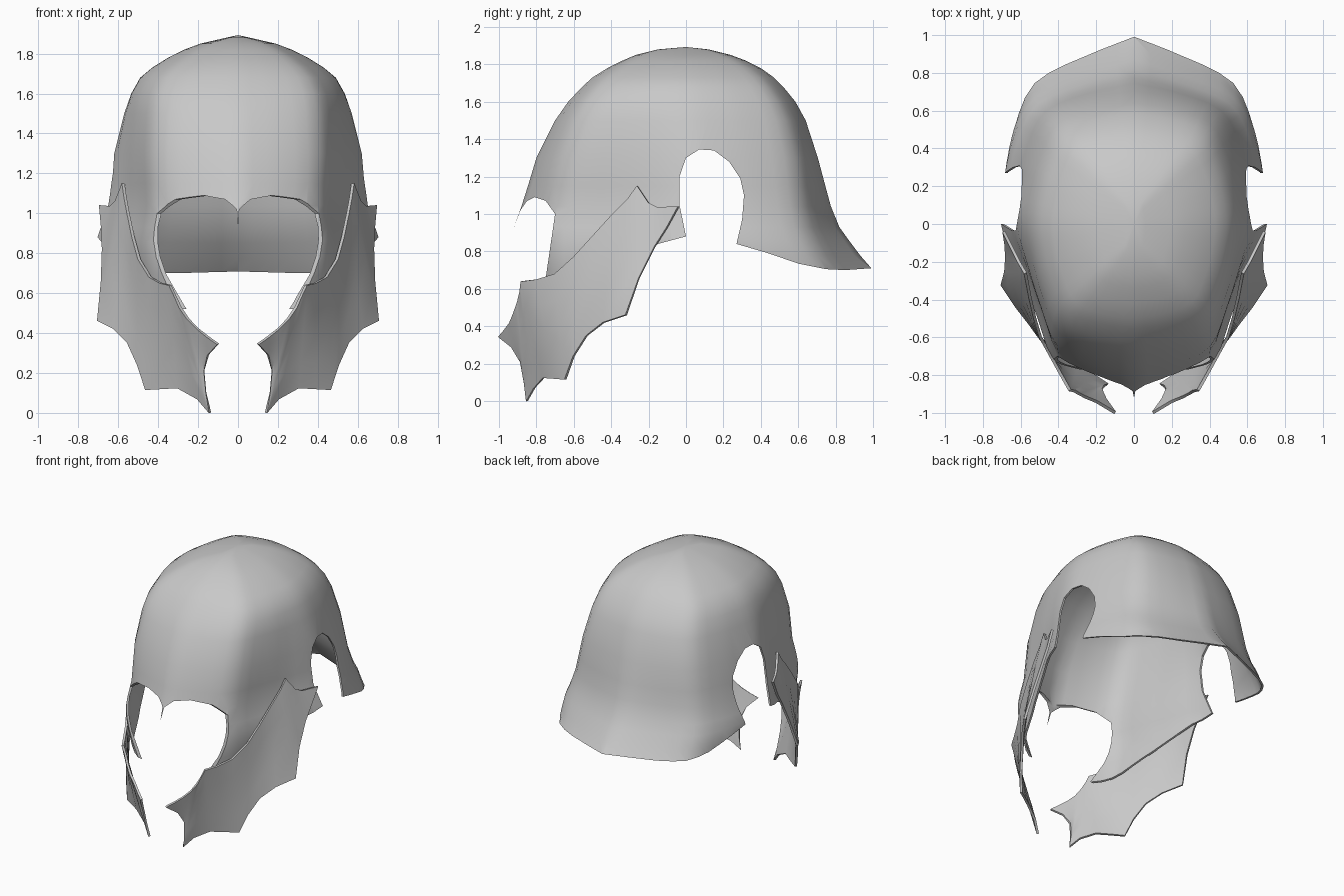
import bpy, bmesh, math
from mathutils import Vector

cube = bpy.data.objects.get("Cube")
if cube:
    bpy.data.objects.remove(cube, do_unlink=True)

steel = bpy.data.materials.new("grey_steel")
steel.use_nodes = True
steel.diffuse_color = (0.58, 0.58, 0.58, 1)
steel.node_tree.nodes["Principled BSDF"].inputs["Base Color"].default_value = (0.58, 0.58, 0.58, 1)


def lerp(a, b, t):
    return a + (b - a) * t


def make_object(name, bm):
    bmesh.ops.remove_doubles(bm, verts=bm.verts, dist=0.0005)
    bmesh.ops.recalc_face_normals(bm, faces=bm.faces)
    mesh = bpy.data.meshes.new(name)
    bm.to_mesh(mesh)
    bm.free()
    mesh.materials.append(steel)
    obj = bpy.data.objects.new(name, mesh)
    bpy.context.collection.objects.link(obj)
    return obj


def bake(obj):
    """Apply the modifiers and shade smooth with sharp edges kept."""
    graph = bpy.context.evaluated_depsgraph_get()
    mesh = bpy.data.meshes.new_from_object(obj.evaluated_get(graph))
    obj.modifiers.clear()
    obj.data = mesh
    bpy.ops.object.select_all(action="DESELECT")
    obj.select_set(True)
    bpy.context.view_layer.objects.active = obj
    bpy.ops.object.shade_smooth_by_angle(angle=math.radians(33))


def solidify(obj, thickness, offset):
    mod = obj.modifiers.new("thickness", "SOLIDIFY")
    mod.thickness = thickness
    mod.offset = offset


def add_grid(bm, rows, closed=False):
    grid = [[bm.verts.new(p) for p in row] for row in rows]
    for a, b in zip(grid, grid[1:]):
        n = len(a)
        for i in range(n if closed else n - 1):
            j = (i + 1) % n
            bm.faces.new((a[i], a[j], b[j], b[i]))
    return grid


def spline(points, steps):
    """Smooth curve through the points, with free ends."""
    pts = [points[0] * 2 - points[1]] + points + [points[-1] * 2 - points[-2]]
    out = []
    for a, b, c, d in zip(pts, pts[1:], pts[2:], pts[3:]):
        for s in range(steps):
            t = s / steps
            out.append(0.5 * (b * 2 + (c - a) * t + (a * 2 - b * 5 + c * 4 - d) * t ** 2
                              + (b * 3 - a - c * 3 + d) * t ** 3))
    return out + [points[-1]]


# Plan shapes of a quarter ring, from the centre ridge to the side
UPPER = [(0, 1), (.37, .95), (.71, .83), (.87, .56), (.96, .28), (1, 0)]
FRONT = [(0, 1), (.33, .91), (.60, .78), (.72, .54), (.85, .28), (1, 0)]
BACK = [(0, 1), (.37, .89), (.75, .75), (.9, .53), (.97, .27), (1, 0)]

# Height, half width, reach to the front, reach to the back
LEVELS = [
    (1.88, .06, .15, .12), (1.85, .19, .27, .24), (1.82, .27, .34, .32),
    (1.78, .35, .42, .40), (1.73, .43, .50, .47), (1.68, .49, .555, .52),
    (1.6, .535, .63, .585), (1.5, .57, .70, .64), (1.3, .62, .80, .705),
    (1.15, .643, .845, .745), (1.04, .66, .88, .775), (.93, .69, .92, .82),
    (.86, .71, .92, .87), (.78, .71, .92, .93), (.7, .70, .91, 1.0), (.45, .62, .88, 1.25)]


def ring(z, width, front, back):
    def quarter(lower, base, reach):
        t = min(1, max(0, (z - base) / .6))
        return [Vector((lerp(l[0], u[0], t) * width, lerp(l[1], u[1], t) * reach, z))
                for l, u in zip(lower, UPPER)]
    half = quarter(FRONT, 1.0, -front) + quarter(BACK, .75, back)[-2::-1]
    half = spline(half, 3)
    mirrored = [Vector((-p.x, p.y, p.z)) for p in half[-2:0:-1]]
    return half + mirrored


# Helmet bowl
bm = bmesh.new()
rings = add_grid(bm, [ring(*level) for level in LEVELS], closed=True)
apex = bm.verts.new((0, 0, 1.893))
top = rings[0]
for i in range(len(top)):
    bm.faces.new((apex, top[i], top[(i + 1) % len(top)]))
bowl = make_object("helmet_bowl", bm)
solidify(bowl, .014, -1)

# Side outline: brow, cheek edge, ear opening, neck guard rim
BROW = [(-.92, .93), (-.885, 1.02), (-.85, 1.07), (-.81, 1.09), (-.75, 1.07), (-.70, 1.0)]
CHEEK = [(-.77, .52), (-.15, .84), (0, .88)]
EAR = [(-.035, 1.05), (-.035, 1.2), (0, 1.3), (.07, 1.345), (.15, 1.34), (.23, 1.28),
       (.29, 1.19), (.31, 1.1), (.3, .97), (.27, .84)]
NECK = [(.44, .79), (.6, .735), (.75, .705), (.85, .7), (.99, .71)]
OUTER = [(1.4, .71), (1.4, 2.1), (-1.2, 2.1), (-1.2, .93)]

bm = bmesh.new()
outline = BROW + CHEEK + EAR + NECK + OUTER
face = bm.faces.new([bm.verts.new((-1, y, z)) for y, z in outline])
extruded = bmesh.ops.extrude_face_region(bm, geom=[face], use_keep_orig=True)
bmesh.ops.translate(bm, vec=(2, 0, 0),
                    verts=[v for v in extruded["geom"] if isinstance(v, bmesh.types.BMVert)])
cutter = make_object("outline_cutter", bm)
cutter.hide_render = True

cut = bowl.modifiers.new("outline", "BOOLEAN")
cut.operation = "INTERSECT"
cut.solver = "EXACT"
cut.object = cutter
bake(bowl)
bpy.data.objects.remove(cutter, do_unlink=True)

# Cheek guards: straight rungs between an upper and a lower edge
UPPER_EDGE = [
    (.69, -.04, 1.04), (.635, -.15, 1.035), (.61, -.2, 1.06), (.575, -.26, 1.15),
    (.565, -.31, 1.08), (.55, -.39, 1.0), (.525, -.5, .88), (.495, -.6, .77),
    (.44, -.7, .68), (.385, -.8, .65), (.34, -.88, .64), (.315, -.885, .585),
    (.29, -.9, .53), (.25, -.92, .47), (.2, -.94, .42), (.15, -.97, .38), (.1, -1, .345)]
LOWER_EDGE = [
    (.69, -.04, 1.04), (.68, -.1, .93), (.675, -.17, .82), (.68, -.25, .66),
    (.7, -.32, .46), (.62, -.44, .42), (.55, -.53, .35), (.5, -.6, .24),
    (.46, -.645, .115), (.38, -.7, .12), (.3, -.76, .125), (.2, -.81, .07),
    (.14, -.85, 0), (.16, -.86, .1), (.17, -.88, .21), (.15, -.93, .29), (.1, -1, .345)]

for name, side in (("left_cheek_guard", 1), ("right_cheek_guard", -1)):
    bm = bmesh.new()
    rows = []
    for a, b in zip(UPPER_EDGE, LOWER_EDGE):
        rung = [Vector(a).lerp(Vector(b), k / 4) for k in range(5)]
        rows.append([(p.x * side, p.y, p.z) for p in rung])
    add_grid(bm, rows)
    guard = make_object(name, bm)
    solidify(guard, .016, 0)
    bake(guard)
